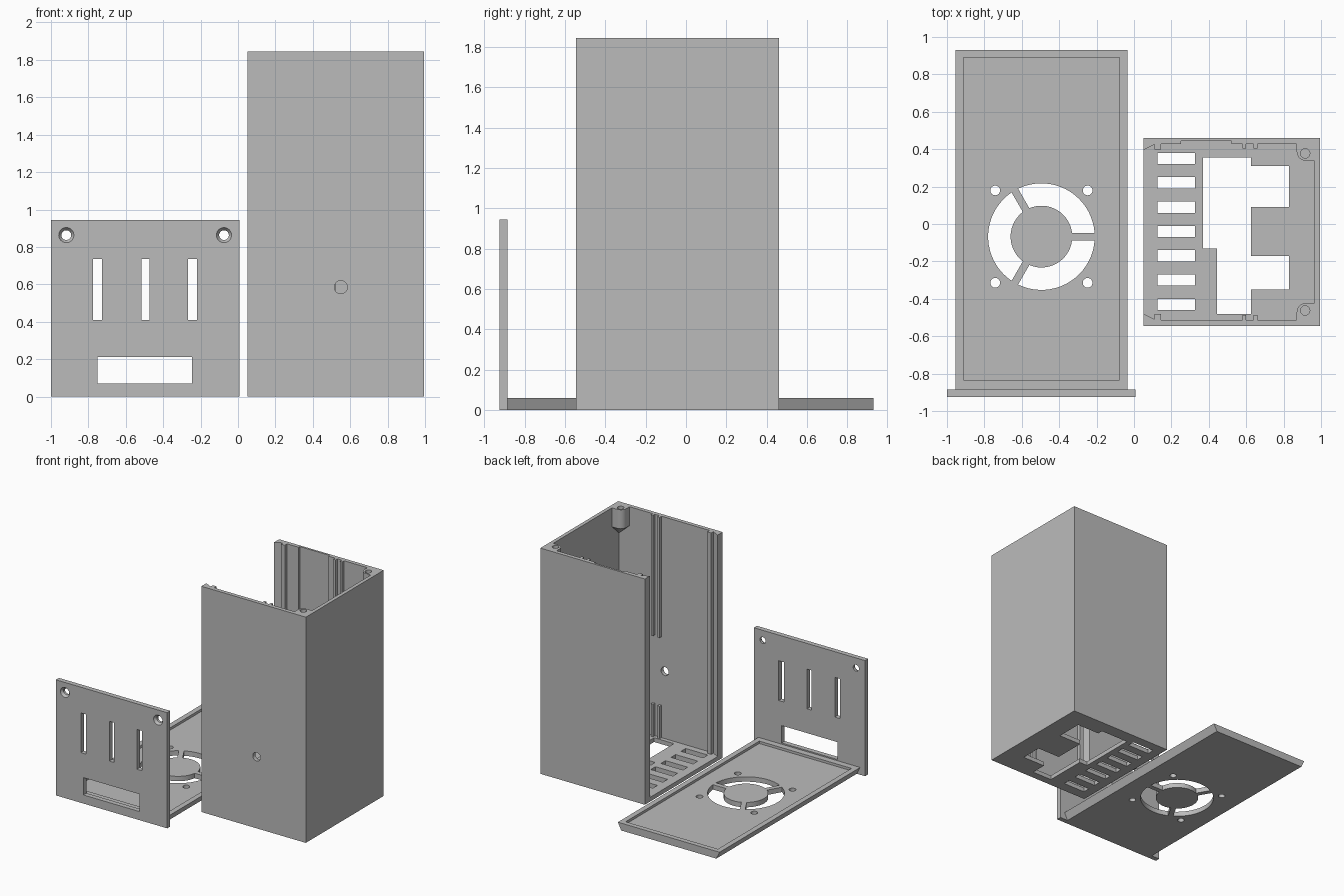
import bpy, bmesh
from math import sin, cos, asin, pi
from mathutils import Vector

if "Cube" in bpy.data.objects:
    bpy.data.objects.remove(bpy.data.objects["Cube"])

gray = bpy.data.materials.new("plain gray")
gray.use_nodes = True
gray.diffuse_color = (0.5, 0.5, 0.5, 1)
gray.node_tree.nodes["Principled BSDF"].inputs["Base Color"].default_value = (0.5, 0.5, 0.5, 1)


def prism(name, pts, lo, hi, axis="Z", end=None):
    """Loft a profile from lo to hi; Z takes (x, y) points, Y takes (x, z)."""
    def place(p, h):
        return (p[0], p[1], h) if axis == "Z" else (p[0], h, p[1])
    bm = bmesh.new()
    a = [bm.verts.new(place(p, lo)) for p in pts]
    b = [bm.verts.new(place(p, hi)) for p in (end or pts)]
    bm.faces.new(a)
    bm.faces.new(b)
    for i in range(len(a)):
        j = (i + 1) % len(a)
        bm.faces.new((a[i], a[j], b[j], b[i]))
    bmesh.ops.recalc_face_normals(bm, faces=bm.faces)
    mesh = bpy.data.meshes.new(name)
    bm.to_mesh(mesh)
    bm.free()
    mesh.materials.append(gray)
    obj = bpy.data.objects.new(name, mesh)
    bpy.context.collection.objects.link(obj)
    return obj


def rect(x0, x1, y0, y1):
    return [(x0, y0), (x1, y0), (x1, y1), (x0, y1)]


def arc(cx, cy, r, a0=0, a1=2 * pi, n=32, closed=True):
    steps = n if closed else n - 1
    return [(cx + r * cos(a0 + (a1 - a0) * i / steps),
             cy + r * sin(a0 + (a1 - a0) * i / steps)) for i in range(n)]


def activate(obj):
    bpy.ops.object.select_all(action="DESELECT")
    obj.select_set(True)
    bpy.context.view_layer.objects.active = obj


def cut(obj, cutters):
    for c in cutters:
        c.hide_render = True
        activate(obj)
        mod = obj.modifiers.new("cut", "BOOLEAN")
        mod.operation = "DIFFERENCE"
        mod.solver = "EXACT"
        mod.object = c
        bpy.ops.object.modifier_apply(modifier=mod.name)
        bpy.data.objects.remove(c)


# Case: C-shaped wall with dovetail lips along the open side
MID, TOP, FLOOR = -0.0425, 1.845, 0.035
side = [(0.965, 0.47), (0.145, 0.47), (0.145, 0.44), (0.11, 0.44),
        (0.11, 0.4675), (0.05, 0.4375), (0.05, 0.5025), (0.995, 0.5025)]
profile = [(x, MID + v) for x, v in side] + [(x, MID - v) for x, v in reversed(side)]
walls = prism("case_walls", profile, FLOOR, TOP)
cut(walls, [prism("back_recess", rect(0.25, 0.52, 0.40, 0.443), FLOOR + 0.005, TOP + 0.1),
            prism("cable_hole", arc(0.55, 0.585, 0.035), -0.6, -0.45, "Y")])

# Case floor with vent slots and socket openings
floor = prism("case_floor", rect(0.05, 0.995, MID - 0.5025, MID + 0.5025), 0, FLOOR)
opening = [(0.37, 0.355), (0.625, 0.355), (0.625, 0.31), (0.83, 0.31), (0.83, 0.09),
           (0.625, 0.09), (0.625, -0.17), (0.83, -0.17), (0.83, -0.35),
           (0.625, -0.35), (0.625, -0.48), (0.445, -0.48), (0.445, -0.13), (0.37, -0.13)]
cutters = [prism("socket_opening", opening, -0.1, 0.1)]
for i in range(-3, 4):
    y = -0.04 + i * 0.13
    cutters.append(prism("vent_slot", rect(0.125, 0.325, y - 0.03, y + 0.03), -0.1, 0.1))
cut(floor, cutters)

# Board rails and corner screw posts on both side walls
for s, label in ((1, "back"), (-1, "front")):
    for x in (0.58, 0.64):
        for part, lo, hi in (("lower", FLOOR, 0.3), ("upper", 0.86, TOP)):
            ys = sorted((MID + s * 0.445, MID + s * 0.47))
            prism(f"{label}_{part}_rail", rect(x, x + 0.02, *ys), lo, hi)
    corner = Vector((0.965, 0.47))
    shape = [corner, Vector((0.87, 0.47))]
    shape += [Vector(p) for p in arc(0.92, 0.43, 0.05, pi, 1.5 * pi, 9, False)]
    shape.append(Vector((0.965, 0.38)))
    tip = [corner.lerp(p, 0.06) for p in shape]
    shape, tip = ([(p.x, MID + s * p.y) for p in q] for q in (shape, tip))
    post = prism(f"{label}_screw_post", shape, 1.69, TOP)
    cut(post, [prism("screw_hole", arc(0.915, MID + s * 0.42, 0.025), 1.72, TOP + 0.1)])
    prism(f"{label}_post_taper", tip, 1.61, 1.69, end=shape)

# Sliding lid: dovetail plate with a shallow tray and a fan grille
CX, FY = -0.495, -0.0675
lid = prism("sliding_lid", [(CX - 0.43, 0), (CX + 0.43, 0), (CX + 0.46, 0.06), (CX - 0.46, 0.06)],
            -0.885, 0.93, "Y")
cutters = [prism("tray", rect(CX - 0.417, CX + 0.417, -0.835, 0.89), 0.04, 0.2)]
R, r, half = 0.285, 0.165, 0.02
for k in range(3):
    a0, a1 = k * 2 * pi / 3, (k + 1) * 2 * pi / 3
    outer = arc(CX, FY, R, a0 + asin(half / R), a1 - asin(half / R), 20, False)
    inner = arc(CX, FY, r, a1 - asin(half / r), a0 + asin(half / r), 20, False)
    cutters.append(prism("fan_opening", outer + inner, -0.1, 0.1))
for sx in (-1, 1):
    for sy in (-1, 1):
        cutters.append(prism("fan_screw", arc(CX + sx * 0.247, FY + sy * 0.247, 0.026),
                             -0.1, 0.1))
cut(lid, cutters)

# Upright end plate with slots, window and countersunk screw holes
plate = prism("end_plate", rect(-1, 0.007, 0, 0.945), -0.925, -0.885, "Y")
cutters = [prism("window", rect(-0.75, -0.245, 0.07, 0.212), -1, -0.8, "Y")]
for x in (-0.75, -0.495, -0.243):
    w = 0.021 if x == -0.495 else 0.024
    cutters.append(prism("slot", rect(x - w, x + w, 0.41, 0.735), -1, -0.8, "Y"))
for x in (-0.918, -0.075):
    cutters.append(prism("screw_hole", arc(x, 0.863, 0.026), -1, -0.8, "Y"))
    cutters.append(prism("countersink", arc(x, 0.863, 0.042), -0.927, -0.905, "Y",
                         arc(x, 0.863, 0.026)))
cut(plate, cutters)

# Smooth round walls, crisp edges
for obj in [walls, floor, lid, plate] + [o for o in bpy.data.objects if "post" in o.name]:
    activate(obj)
    bpy.ops.object.shade_smooth_by_angle(angle=0.5)
